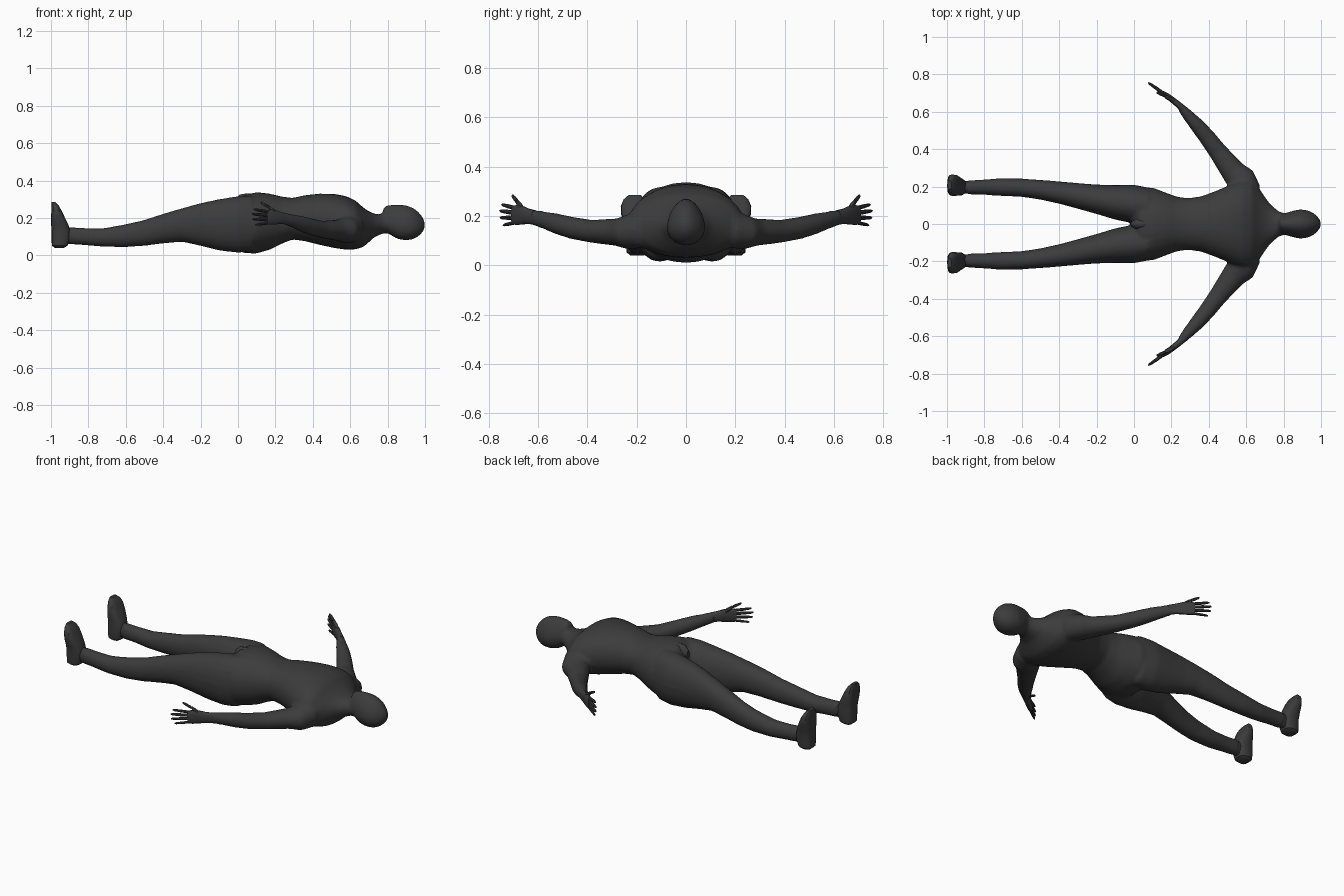
import bpy, bmesh, math
from mathutils import Vector

mat = bpy.data.materials.new("dark_grey")
mat.diffuse_color = (0.045, 0.045, 0.045, 1)


def loft(bm, secs, u, v, n=20, p=2.0, taper=0.0):
    """Skin closed rings; each section is (x, y, z, half size on u, half size on v)."""
    u, v = Vector(u), Vector(v)
    rings = []
    for x, y, z, a, b in secs:
        ring = []
        for i in range(n):
            t = 2 * math.pi * i / n
            c, s = math.cos(t), math.sin(t)
            c = math.copysign(abs(c) ** (2 / p), c)
            s = math.copysign(abs(s) ** (2 / p), s)
            ring.append(bm.verts.new(Vector((x, y, z)) + u * a * c * (1 - taper * s) + v * b * s))
        rings.append(ring)
    faces = [bm.faces.new(rings[0]), bm.faces.new(rings[-1][::-1])]
    for r, q in zip(rings, rings[1:]):
        for i in range(n):
            j = (i + 1) % n
            faces.append(bm.faces.new((r[i], q[i], q[j], r[j])))
    bmesh.ops.recalc_face_normals(bm, faces=faces)


def side(secs, s):
    return [(x, y * s, z, a, b) for x, y, z, a, b in secs]


def finish(name, bm, angle=40):
    me = bpy.data.meshes.new(name)
    bm.to_mesh(me)
    bm.free()
    ob = bpy.data.objects.new(name, me)
    bpy.context.collection.objects.link(ob)
    me.materials.append(mat)
    bpy.ops.object.select_all(action='DESELECT')
    ob.select_set(True)
    bpy.context.view_layer.objects.active = ob
    bpy.ops.object.shade_smooth_by_angle(angle=math.radians(angle))
    return ob


Y, Z = (0, 1, 0), (0, 0, 1)

# (x, half width, bottom z, top z) down the spine
torso = [(-0.01, .13, .03, .27), (.03, .19, .012, .322), (.10, .195, .01, .338), (.17, .168, .03, .33),
         (.23, .146, .06, .315), (.29, .138, .085, .307), (.36, .148, .075, .322), (.44, .178, .055, .33),
         (.52, .212, .038, .328), (.58, .235, .03, .316), (.63, .23, .032, .292), (.67, .19, .045, .255),
         (.70, .145, .07, .235), (.73, .105, .098, .222), (.77, .07, .115, .218), (.80, .058, .12, .22),
         (.86, .05, .12, .22)]
head = [(.775, .03, .17, .25), (.785, .045, .145, .264), (.81, .058, .112, .27), (.85, .07, .088, .272),
        (.89, .077, .08, .27), (.93, .072, .083, .258), (.96, .058, .097, .238), (.985, .036, .12, .21),
        (1.0, .012, .148, .178)]
spine = lambda rows: [(x, 0, (lo + hi) / 2, w, (hi - lo) / 2) for x, w, lo, hi in rows]

leg = [(-.90, .195, .105, .037, .047), (-.82, .197, .100, .040, .046), (-.72, .197, .095, .047, .05),
       (-.60, .194, .105, .049, .062), (-.50, .183, .12, .053, .07), (-.40, .168, .143, .06, .08),
       (-.30, .150, .162, .069, .09), (-.20, .132, .165, .079, .115), (-.10, .116, .163, .093, .138),
       (0, .106, .165, .104, .152), (.08, .1, .17, .094, .15)]
arm = [(.62, .16, .145, .07, .075), (.575, .235, .135, .08, .07), (.53, .28, .134, .066, .056),
       (.45, .385, .138, .051, .047), (.39, .465, .152, .045, .046), (.34, .525, .168, .04, .043),
       (.29, .58, .184, .031, .036), (.25, .626, .195, .022, .032)]

# Body: overlapping lofts fused into one skin
bm = bmesh.new()
loft(bm, spine(torso), Y, Z, 28, 2.15)
loft(bm, spine(head), Y, Z, 24, 2.0, .22)
for s in (1, -1):
    loft(bm, side(leg, s), Y, Z, 20, 2.1)
    loft(bm, side(arm, s), (.77, .64 * s, 0), Z, 18)
body = finish("body", bm, 60)
rm = body.modifiers.new("fuse", 'REMESH')
rm.mode = 'VOXEL'
rm.voxel_size = .011
rm.use_smooth_shade = True
sm = body.modifiers.new("relax", 'SMOOTH')
sm.factor = .5
sm.iterations = 6

# Crotch fold
bm = bmesh.new()
loft(bm, [(-.015, 0, .27, .012, .03), (.01, 0, .285, .028, .04), (.045, 0, .295, .03, .036),
          (.07, 0, .3, .015, .03)], Y, Z, 12)
finish("crotch_fold", bm)

palm = [(.265, .612, .193, .02, .03), (.235, .64, .199, .017, .031), (.205, .664, .203, .016, .038),
        (.175, .687, .204, .014, .041), (.152, .703, .203, .01, .038)]
# Fingers: start point, tip point, radius
fingers = [((.16, .697, .233), (.085, .748, .246), .0085), ((.16, .697, .213), (.076, .756, .221), .009),
           ((.16, .697, .193), (.078, .754, .193), .0085), ((.165, .694, .173), (.092, .742, .163), .0075),
           ((.205, .664, .225), (.165, .685, .258), .013), ((.165, .685, .258), (.122, .705, .283), .009)]
# Shoe sections from heel to toe, sole on the -x side
shoe = [(-.955, .198, .04, .025, .028), (-.953, .198, .052, .042, .043), (-.947, .198, .09, .05, .047),
        (-.947, .199, .13, .05, .046), (-.953, .202, .165, .046, .049), (-.963, .206, .205, .036, .057),
        (-.971, .209, .24, .027, .056), (-.979, .209, .268, .019, .044), (-.986, .208, .285, .01, .025)]

for s, label in ((1, "left"), (-1, "right")):
    # Hand
    bm = bmesh.new()
    across = (.6, .8 * s, 0)
    loft(bm, side(palm, s), across, Z, 14, 2.4)
    for a, b, r in fingers:
        a, b = Vector(a), Vector(b)
        row = [(*a.lerp(b, t), r * k, r * k) for t, k in ((0, 1), (.5, 1), (.88, .8), (1, .4))]
        loft(bm, side(row, s), across, Z, 8)
    finish(label + "_hand", bm)
    # Foot
    bm = bmesh.new()
    loft(bm, side(shoe, s), (1, 0, 0), Y, 16, 3.0)
    finish(label + "_shoe", bm, 35)
    # Ankle
    bm = bmesh.new()
    loft(bm, side([(-.93, .197, .105, .032, .042), (-.88, .196, .104, .034, .044)], s), Y, Z, 16)
    finish(label + "_ankle", bm)
